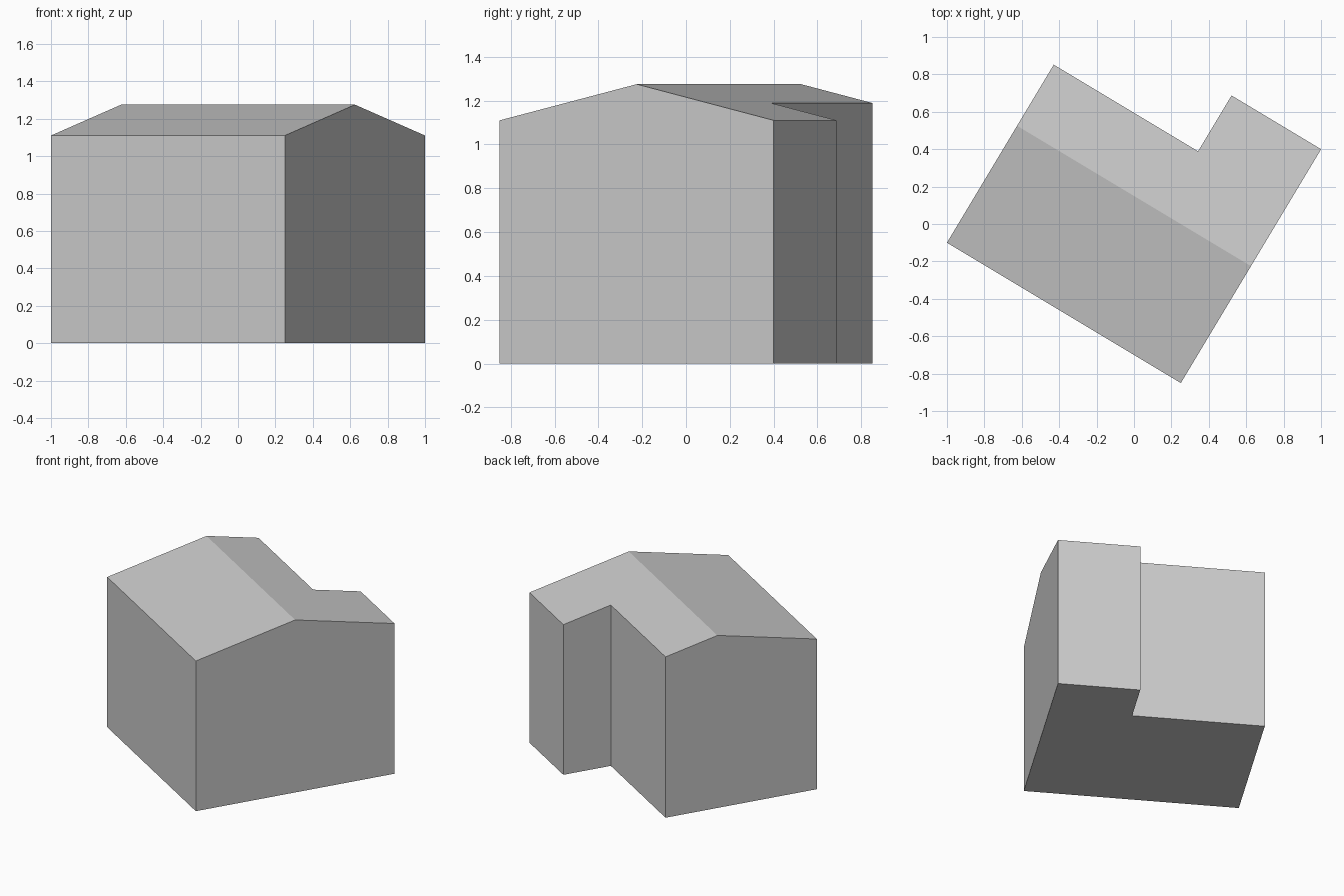
import bpy, bmesh
from mathutils import Matrix, Vector

cube = bpy.data.objects.get("Cube")
if cube:
    bpy.data.objects.remove(cube, do_unlink=True)

SIDE = 1.458            # length of the square plan
NOTCH_X, NOTCH_Y = 0.90, 1.11
EAVE, RIDGE = 1.11, 1.275

# Plain grey finish
grey = bpy.data.materials.new("light grey")
grey.use_nodes = True
colour = (0.6, 0.6, 0.6, 1)
grey.diffuse_color = colour
grey.node_tree.nodes["Principled BSDF"].inputs["Base Color"].default_value = colour


def roof_height(y):
    half = SIDE / 2
    return RIDGE - (RIDGE - EAVE) * abs(y - half) / half


# Plan: a square with a corner notch and points under the ridge ends
plan = [(0, 0), (SIDE, 0), (SIDE, SIDE / 2), (SIDE, SIDE), (NOTCH_X, SIDE),
        (NOTCH_X, NOTCH_Y), (0, NOTCH_Y), (0, SIDE / 2)]
bm = bmesh.new()
floor = [bm.verts.new((x, y, 0)) for x, y in plan]
top = [bm.verts.new((x, y, roof_height(y))) for x, y in plan]

# Floor, walls and the two roof slopes
bm.faces.new(floor[::-1])
for i in range(len(plan)):
    j = (i + 1) % len(plan)
    bm.faces.new((floor[i], floor[j], top[j], top[i]))
bm.faces.new((top[0], top[1], top[2], top[7]))
bm.faces.new(top[2:])
bmesh.ops.recalc_face_normals(bm, faces=bm.faces)

# Turn the plan and set its first corner in place
along = Vector((1.25, -0.75, 0)).normalized()
across = Vector((0.75, 1.25, 0)).normalized()
turn = Matrix((along, across, Vector((0, 0, 1)))).transposed().to_4x4()
bm.transform(Matrix.Translation((-1, -0.1, 0)) @ turn)

mesh = bpy.data.meshes.new("house")
bm.to_mesh(mesh)
bm.free()
mesh.materials.append(grey)
house = bpy.data.objects.new("house", mesh)
bpy.context.collection.objects.link(house)
